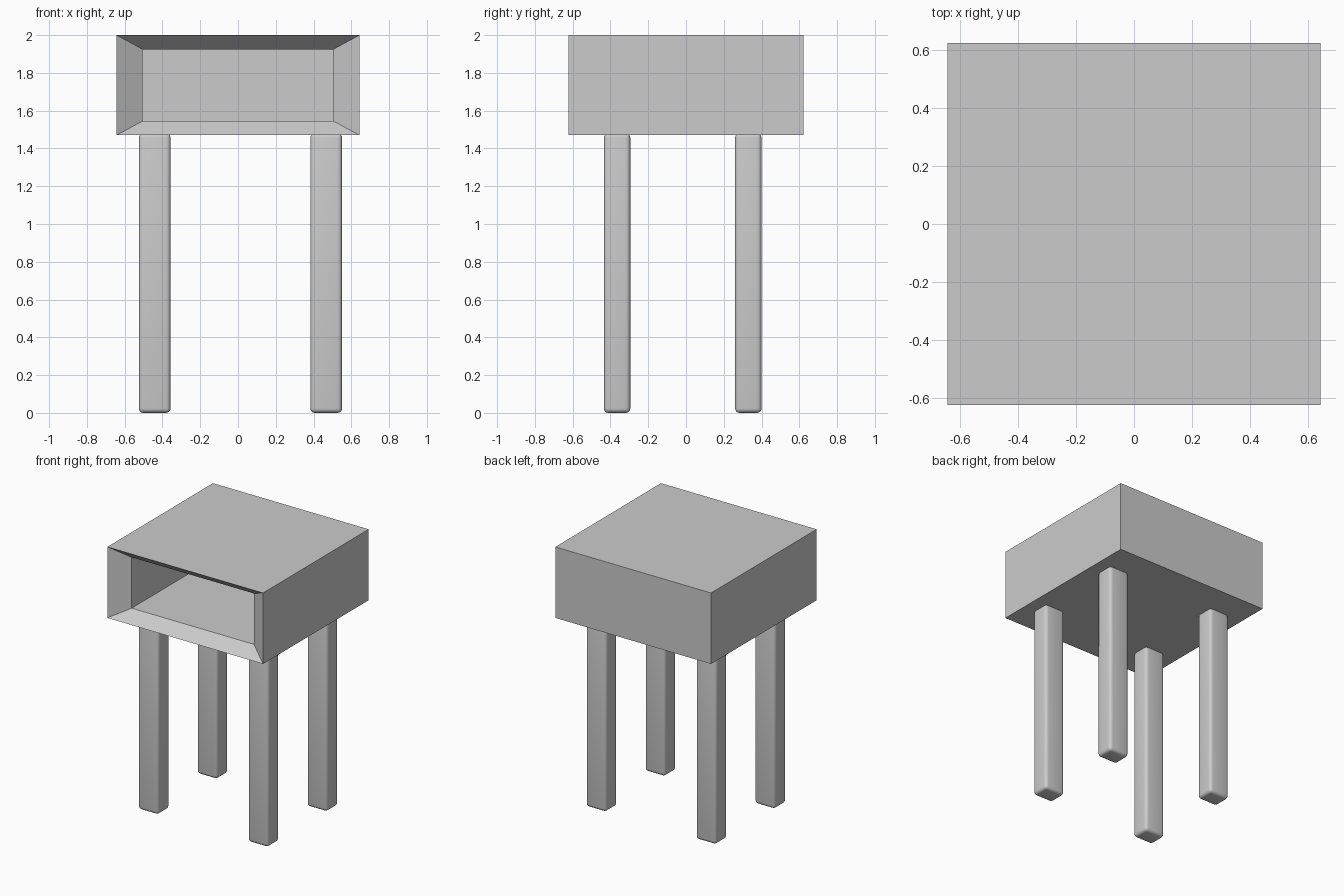
import bpy, bmesh
from mathutils import Matrix, Vector

if "Cube" in bpy.data.objects:
    bpy.data.objects.remove(bpy.data.objects["Cube"])


def box_mesh(bm, lo, hi):
    lo, hi = Vector(lo), Vector(hi)
    size = hi - lo
    mat = Matrix.Translation((lo + hi) / 2) @ Matrix.Diagonal((*size, 1))
    bmesh.ops.create_cube(bm, size=1, matrix=mat)


def to_object(bm, name):
    bmesh.ops.recalc_face_normals(bm, faces=bm.faces)
    mesh = bpy.data.meshes.new(name)
    bm.to_mesh(mesh)
    bm.free()
    obj = bpy.data.objects.new(name, mesh)
    bpy.context.collection.objects.link(obj)
    return obj


# Open-fronted compartment: sloped rim, then a deep recess
bm = bmesh.new()
box_mesh(bm, (-0.643, -0.623, 1.47), (0.643, 0.623, 2.0))
front = min(bm.faces, key=lambda f: f.calc_center_median().y)


def push_in(face, depth, sx=1.0, sz=1.0):
    new = bmesh.ops.extrude_discrete_faces(bm, faces=[face])["faces"][0]
    c = new.calc_center_median()
    for v in new.verts:
        v.co = Vector((c.x + (v.co.x - c.x) * sx, v.co.y + depth,
                       c.z + (v.co.z - c.z) * sz))
    return new


rim = push_in(front, 0.09, 0.505 / 0.643, 0.19 / 0.265)
push_in(rim, 1.06)
to_object(bm, "compartment")

# Four legs with softly rounded edges
for side, x in (("left", -0.441), ("right", 0.467)):
    for end, y in (("front", -0.365), ("back", 0.33)):
        bm = bmesh.new()
        box_mesh(bm, (x - 0.084, y - 0.07, 0), (x + 0.084, y + 0.07, 1.48))
        leg = to_object(bm, f"{end}_{side}_leg")
        bev = leg.modifiers.new("rounding", "BEVEL")
        bev.width = 0.024
        bev.segments = 4
        bpy.ops.object.select_all(action="DESELECT")
        leg.select_set(True)
        bpy.context.view_layer.objects.active = leg
        bpy.ops.object.shade_smooth()
